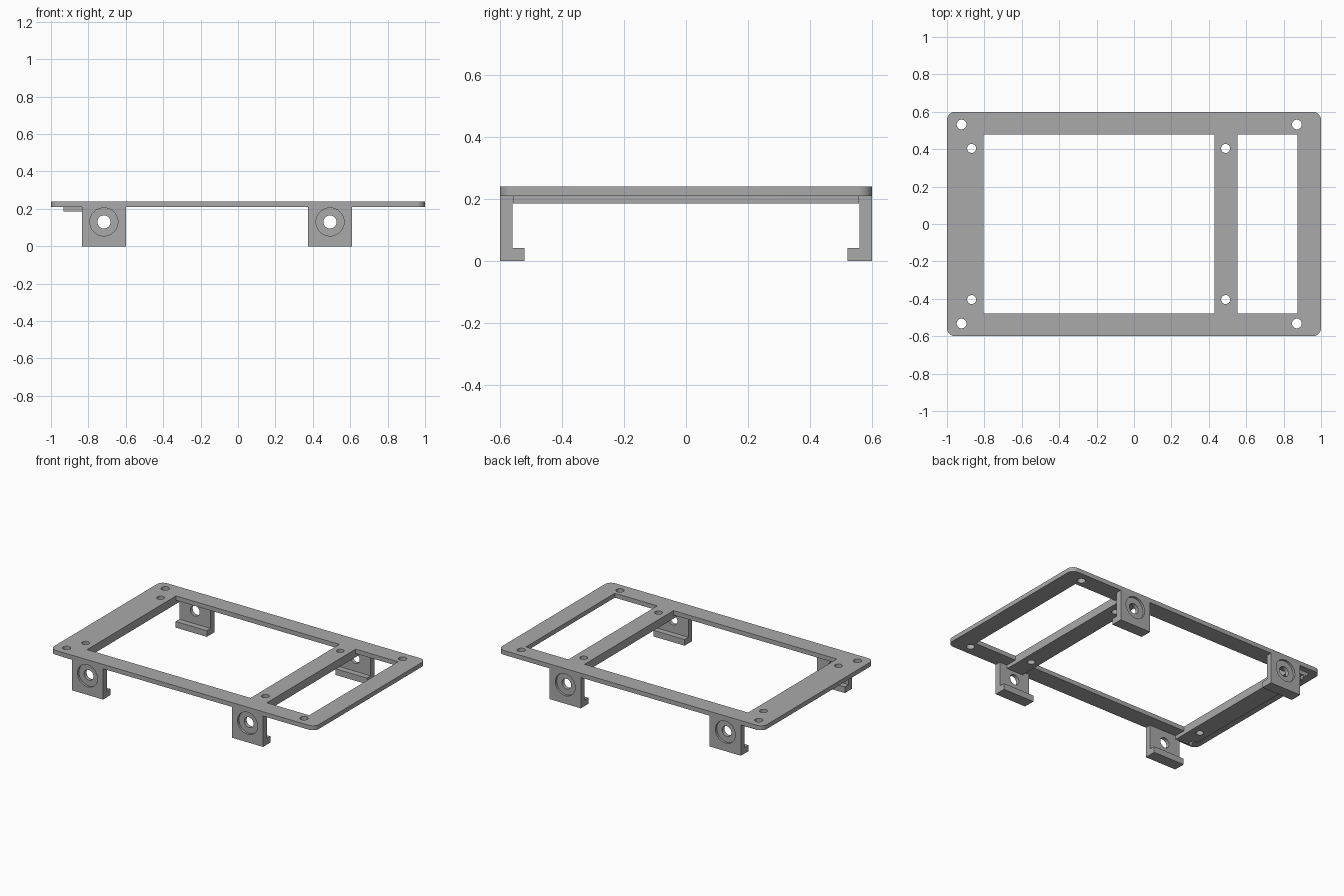
import bpy, bmesh, math
from mathutils import Vector

cube = bpy.data.objects.get("Cube")
if cube:
    bpy.data.objects.remove(cube, do_unlink=True)

grey = bpy.data.materials.new("plain grey")
grey.use_nodes = True
grey.diffuse_color = (0.4, 0.4, 0.4, 1)
grey.node_tree.nodes["Principled BSDF"].inputs["Base Color"].default_value = (0.4, 0.4, 0.4, 1)


def circle(cx, cy, r, n=32):
    return [(cx + r * math.cos(2 * math.pi * i / n), cy + r * math.sin(2 * math.pi * i / n))
            for i in range(n)]


def rect(x0, x1, y0, y1):
    return [(x0, y0), (x1, y0), (x1, y1), (x0, y1)]


def rounded_rect(hx, hy, r, n=8):
    pts = []
    for q, (sx, sy) in enumerate([(1, 1), (-1, 1), (-1, -1), (1, -1)]):
        for i in range(n + 1):
            a = (q + i / n) * math.pi / 2
            pts.append((sx * (hx - r) + r * math.cos(a), sy * (hy - r) + r * math.sin(a)))
    return pts


def prism(name, outlines, lo, hi, axis="z"):
    """Extrude closed outlines from lo to hi along an axis."""
    place = {"x": lambda u, v, w: (w, u, v),
             "y": lambda u, v, w: (u, w, v),
             "z": lambda u, v, w: (u, v, w)}[axis]
    bm = bmesh.new()
    for pts in outlines:
        face = bm.faces.new([bm.verts.new(place(u, v, lo)) for u, v in pts])
        ext = bmesh.ops.extrude_face_region(bm, geom=[face])
        verts = [g for g in ext["geom"] if isinstance(g, bmesh.types.BMVert)]
        bmesh.ops.translate(bm, verts=verts, vec=Vector(place(0, 0, hi - lo)))
    bmesh.ops.recalc_face_normals(bm, faces=bm.faces)
    mesh = bpy.data.meshes.new(name)
    bm.to_mesh(mesh)
    bm.free()
    mesh.materials.append(grey)
    ob = bpy.data.objects.new(name, mesh)
    bpy.context.collection.objects.link(ob)
    return ob


def combine(ob, tool, operation):
    mod = ob.modifiers.new("cut", "BOOLEAN")
    mod.operation, mod.solver, mod.object = operation, "EXACT", tool
    bpy.context.view_layer.objects.active = ob
    bpy.ops.object.modifier_apply(modifier=mod.name)
    bpy.data.objects.remove(tool, do_unlink=True)


def smooth(ob):
    bpy.ops.object.select_all(action="DESELECT")
    ob.select_set(True)
    bpy.context.view_layer.objects.active = ob
    bpy.ops.object.shade_smooth_by_angle(angle=math.radians(30))


# Top frame with two straps underneath
PLATE_Z, TOP_Z, STRAP_Z = 0.21, 0.24, 0.185
frame = prism("top_frame", [rounded_rect(1, 0.6, 0.045)], PLATE_Z, TOP_Z)
straps = prism("straps", [rect(-0.933, -0.804, -0.558, 0.558),
                          rect(0.43, 0.553, -0.558, 0.558)], STRAP_Z, PLATE_Z)
combine(frame, straps, "UNION")

# Two windows, corner holes and strap holes
cuts = [rect(-0.804, 0.43, -0.479, 0.479), rect(0.553, 0.873, -0.479, 0.479)]
for s in (-1, 1):
    cuts += [circle(x, s * 0.532, 0.026) for x in (-0.922, 0.871)]
    cuts += [circle(x, s * 0.404, 0.024) for x in (-0.868, 0.49)]
combine(frame, prism("frame_cutter", cuts, 0.1, 0.3), "DIFFERENCE")
smooth(frame)

# Four hanging brackets with an inward lip and a counterbored hole
for side, s in (("front", -1), ("back", 1)):
    for hand, x in (("right", -0.717), ("left", 0.492)):
        profile = [(0.6, 0), (0.6, PLATE_Z), (0.56, PLATE_Z),
                   (0.56, 0.042), (0.52, 0.042), (0.52, 0)]
        bracket = prism(f"{side}_{hand}_bracket", [[(s * y, z) for y, z in profile]],
                        x - 0.118, x + 0.118, "x")
        for r, inner in ((0.075, 0.585), (0.035, 0.53)):
            combine(bracket, prism("hole_cutter", [circle(x, 0.13, r)],
                                   s * inner, s * 0.65, "y"), "DIFFERENCE")
        smooth(bracket)
